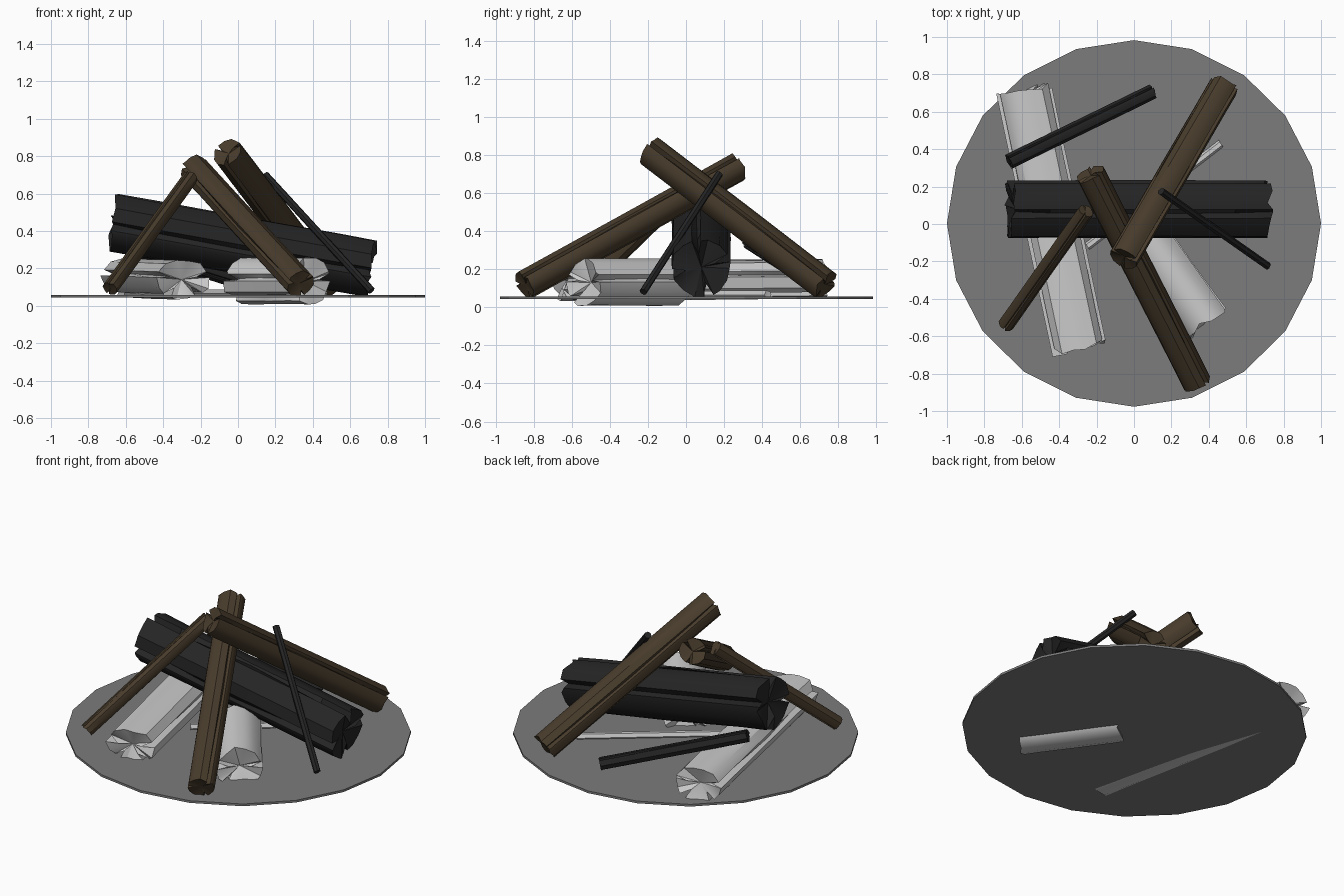
import bpy, bmesh, math, random
from mathutils import Vector

if "Cube" in bpy.data.objects:
    bpy.data.objects.remove(bpy.data.objects["Cube"])


def material(name, rgb):
    m = bpy.data.materials.new(name)
    m.diffuse_color = (*rgb, 1)
    m.use_nodes = True
    m.node_tree.nodes["Principled BSDF"].inputs["Base Color"].default_value = m.diffuse_color
    return m


BARK = material("bark", (0.065, 0.045, 0.025))
CHAR = material("char", (0.018, 0.018, 0.018))
ASH = material("ash", (0.75, 0.75, 0.75))
DUST = material("dust", (0.2, 0.2, 0.2))


def finish(name, bm, mat):
    bmesh.ops.recalc_face_normals(bm, faces=bm.faces)
    me = bpy.data.meshes.new(name)
    bm.to_mesh(me)
    bm.free()
    me.materials.append(mat)
    ob = bpy.data.objects.new(name, me)
    bpy.context.collection.objects.link(ob)
    return ob


def log(name, a, b, rx, ry, mat, cracks=(), sides=14, ragged=0.1, seed=1):
    """Split log from a to b; cracks are angles of grooves that open at the ends."""
    rng = random.Random(seed)
    a, b = Vector(a), Vector(b)
    d = b - a
    rot = d.to_track_quat('Z', 'Y')
    # ordinary outline angles plus a narrow triple for every crack
    outline = [(i * 360 / sides, False) for i in range(sides)]
    for c in cracks:
        outline = [p for p in outline if abs((p[0] - c + 180) % 360 - 180) > 15]
        outline += [((c - 9) % 360, False), (c % 360, True), ((c + 9) % 360, False)]
    outline.sort()
    size = [rng.uniform(0.93, 1.02) for _ in outline]
    bm = bmesh.new()
    rings = []
    for t, depth in ((0, 0.5), (0.14, 0.74), (0.5, 0.93), (0.86, 0.74), (1, 0.5)):
        ring = []
        for (ang, crack), s in zip(outline, size):
            k = s * (depth if crack else rng.uniform(0.98, 1.01))
            slip = rng.uniform(-1, 1) * ragged * rx if t in (0, 1) else 0
            q = math.radians(ang)
            p = Vector((rx * k * math.cos(q), ry * k * math.sin(q), slip))
            ring.append(bm.verts.new(a + d * t + rot @ p))
        rings.append(ring)
    n = len(outline)
    for r0, r1 in zip(rings, rings[1:]):
        for i in range(n):
            j = (i + 1) % n
            bm.faces.new((r0[i], r0[j], r1[j], r1[i]))
    # slightly hollowed ends
    for ring, end, sign in ((rings[0], a, 1), (rings[-1], b, -1)):
        mid = bm.verts.new(end + d.normalized() * sign * rx * ragged * 1.5)
        for i in range(n):
            bm.faces.new((ring[i], ring[(i + 1) % n], mid))
    ob = finish(name, bm, mat)
    bpy.context.view_layer.objects.active = ob
    ob.select_set(True)
    bpy.ops.object.shade_smooth_by_angle(angle=math.radians(35))
    ob.select_set(False)
    return ob


# ash bed disc
bm = bmesh.new()
bmesh.ops.create_cone(bm, cap_ends=True, segments=20, radius1=1, radius2=1, depth=0.014)
for v in bm.verts:
    ang = round(math.atan2(v.co.y, v.co.x) / (math.pi / 10)) * math.pi / 10
    v.co = (math.cos(ang), 0.98 * math.sin(ang) + 0.003, v.co.z + 0.05)
finish("ash_bed", bm, DUST)

# charred main log and charred sticks
log("charred_log", (-0.665, 0.08, 0.45), (0.71, 0.08, 0.205), 0.16, 0.16, CHAR,
    (20, 100, 190, 285), ragged=0.14, seed=3)
log("charred_stick_back", (-0.67, 0.335, 0.34), (0.10, 0.71, 0.10), 0.042, 0.042, CHAR,
    (60, 200), sides=8, seed=4)
log("charred_stick_front", (0.145, 0.175, 0.70), (0.715, -0.225, 0.08), 0.021, 0.021, CHAR,
    sides=7, seed=5)

# leaning bark logs
log("leaning_log_front", (-0.235, 0.27, 0.735), (0.335, -0.85, 0.115), 0.08, 0.08, BARK,
    (50, 170, 290), sides=12, seed=6)
log("leaning_log_back", (-0.055, -0.185, 0.82), (0.48, 0.735, 0.115), 0.085, 0.085, BARK,
    (20, 140, 260), sides=12, seed=7)
log("leaning_stick", (-0.255, 0.07, 0.685), (-0.685, -0.54, 0.09), 0.045, 0.045, BARK,
    (80, 230), sides=9, seed=8)

# burnt-out ash logs
log("ash_log_left", (-0.585, 0.71, 0.15), (-0.295, -0.66, 0.14), 0.153, 0.11, ASH,
    (15, 165, 235, 310), ragged=0.15, seed=9)
log("ash_log_right", (0.04, -0.05, 0.13), (0.385, -0.53, 0.13), 0.135, 0.13, ASH,
    (10, 170, 225), ragged=0.2, seed=10)
log("ash_stick", (-0.25, -0.12, 0.065), (0.465, 0.43, 0.065), 0.022, 0.025, ASH,
    sides=6, seed=11)
